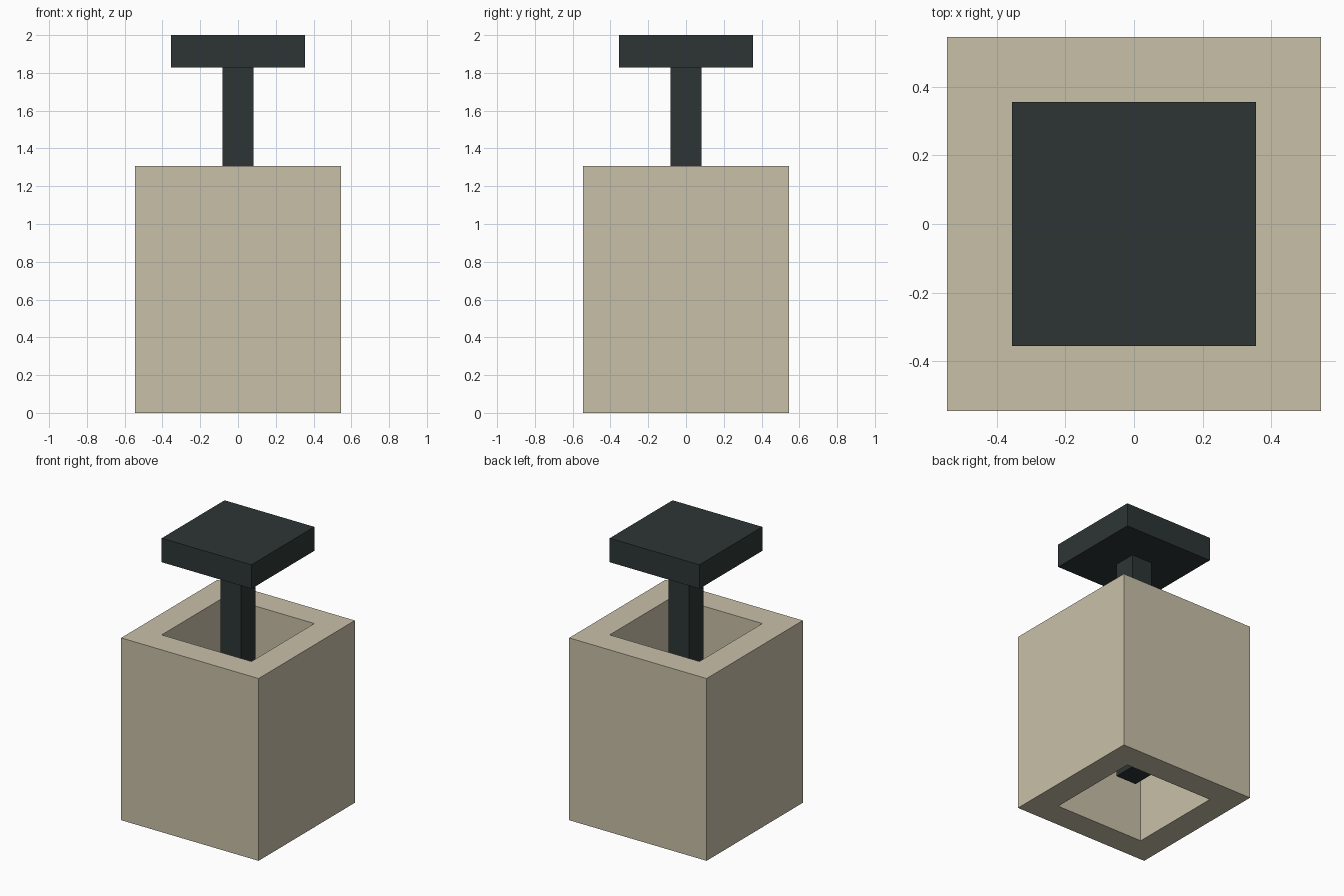
import bpy
import bmesh

if "Cube" in bpy.data.objects:
    bpy.data.objects.remove(bpy.data.objects["Cube"])


def material(name, rgb):
    mat = bpy.data.materials.new(name)
    mat.diffuse_color = (*rgb, 1.0)
    mat.use_nodes = True
    mat.node_tree.nodes["Principled BSDF"].inputs["Base Color"].default_value = mat.diffuse_color
    return mat


def finish(name, bm, mat):
    bmesh.ops.recalc_face_normals(bm, faces=bm.faces)
    mesh = bpy.data.meshes.new(name)
    bm.to_mesh(mesh)
    bm.free()
    mesh.materials.append(mat)
    obj = bpy.data.objects.new(name, mesh)
    bpy.context.collection.objects.link(obj)
    return obj


def square_block(name, half, z0, z1, mat):
    bm = bmesh.new()
    bmesh.ops.create_cube(bm, size=1.0)
    for v in bm.verts:
        v.co.x *= 2 * half
        v.co.y *= 2 * half
        v.co.z = z0 if v.co.z < 0 else z1
    return finish(name, bm, mat)


def square_tube(name, outer, inner, z0, z1, mat):
    # Four square rings, joined in order into a closed hollow sleeve
    bm = bmesh.new()
    corners = [(-1, -1), (1, -1), (1, 1), (-1, 1)]
    rings = [[bm.verts.new((x * h, y * h, z)) for x, y in corners]
             for h, z in [(outer, z0), (outer, z1), (inner, z1), (inner, z0)]]
    for r in range(4):
        a, b = rings[r], rings[(r + 1) % 4]
        for i in range(4):
            j = (i + 1) % 4
            bm.faces.new((a[i], a[j], b[j], b[i]))
    return finish(name, bm, mat)


sand = material("sand", (0.584, 0.527, 0.397))
charcoal = material("charcoal", (0.026, 0.036, 0.035))

# Hollow sleeve, open at both ends
square_tube("sleeve", 0.545, 0.356, 0.0, 1.307, sand)
# Plunger rod hanging down inside the sleeve
square_block("rod", 0.082, 0.21, 1.828, charcoal)
# Square head plate on the rod
square_block("head_plate", 0.356, 1.828, 2.0, charcoal)
